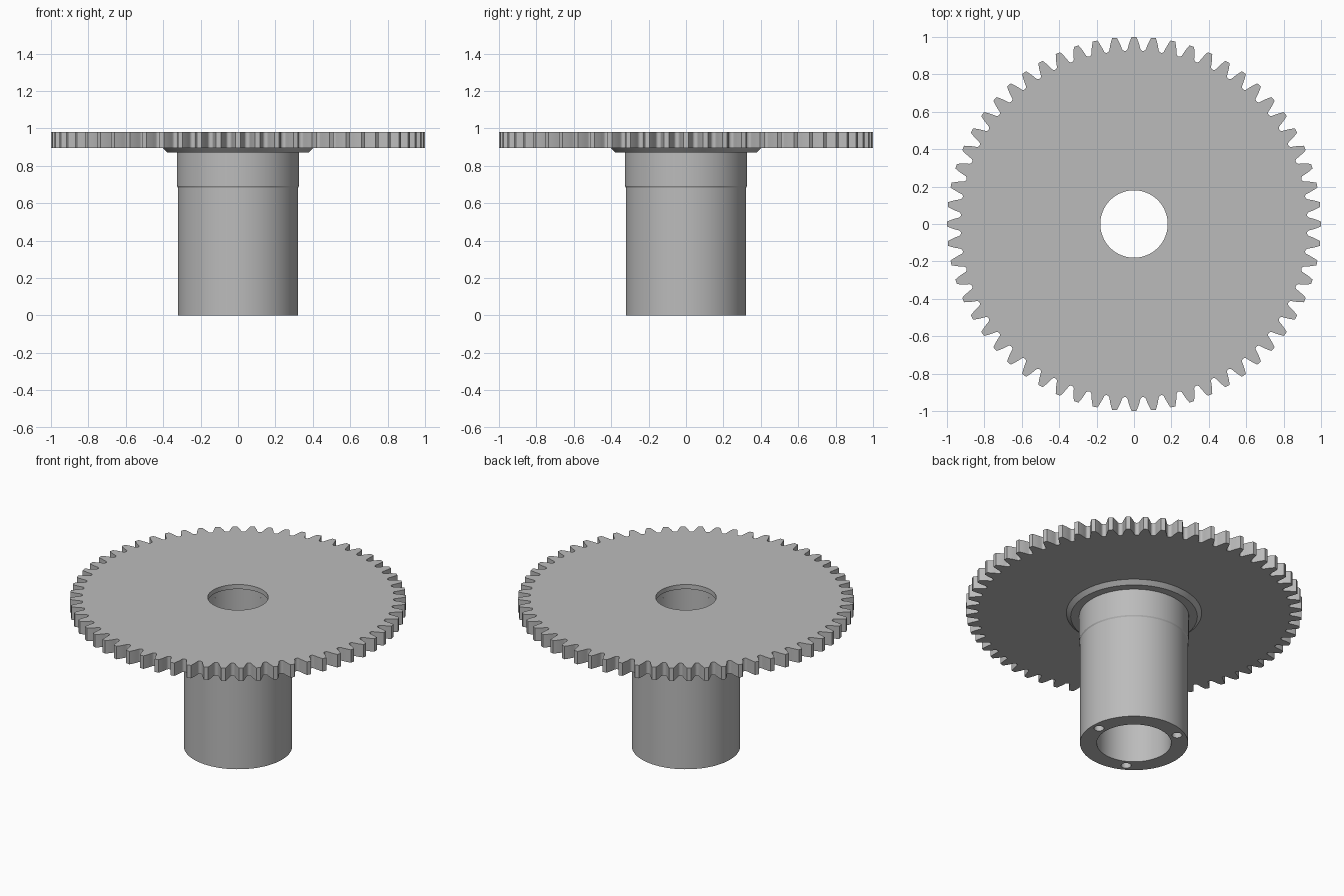
import bpy
import bmesh
from math import cos, sin, tan, acos, pi, radians

if "Cube" in bpy.data.objects:
    bpy.data.objects.remove(bpy.data.objects["Cube"], do_unlink=True)

TEETH = 60
TIP_R, PITCH_R, ROOT_R = 1.0, 0.968, 0.927
BORE_R, LIP_R = 0.222, 0.18
PLATE_Z, LIP_Z, TOP_Z = 0.895, 0.95, 0.98

steel = bpy.data.materials.new("grey steel")
steel.use_nodes = True
GREY = (0.5, 0.5, 0.5, 1)
steel.diffuse_color = GREY
steel.node_tree.nodes["Principled BSDF"].inputs["Base Color"].default_value = GREY


def loft(name, rings):
    """Join equal rings of points into one closed tube-like solid."""
    bm = bmesh.new()
    loops = [[bm.verts.new(p) for p in ring] for ring in rings]
    n = len(loops[0])
    for k, a in enumerate(loops):
        b = loops[(k + 1) % len(loops)]
        for i in range(n):
            j = (i + 1) % n
            bm.faces.new((a[i], a[j], b[j], b[i]))
    bmesh.ops.recalc_face_normals(bm, faces=bm.faces)
    mesh = bpy.data.meshes.new(name)
    bm.to_mesh(mesh)
    bm.free()
    mesh.materials.append(steel)
    obj = bpy.data.objects.new(name, mesh)
    bpy.context.collection.objects.link(obj)
    return obj


def ring(angles, radii, z):
    return [(r * cos(a), r * sin(a), z) for a, r in zip(angles, radii)]


def smooth(obj):
    bpy.ops.object.select_all(action="DESELECT")
    obj.select_set(True)
    bpy.context.view_layer.objects.active = obj
    bpy.ops.object.shade_smooth_by_angle(angle=radians(30))


# Gear tooth: involute flank with a rounded root, mirrored about its centre
def involute(pressure):
    return tan(pressure) - pressure


base_r = PITCH_R * cos(radians(20))
half = [(0, TIP_R)]
for r in (TIP_R, 0.985, PITCH_R, 0.953, 0.94):
    half.append((pi / (2 * TEETH) + involute(radians(20)) - involute(acos(base_r / r)), r))
half += [(0.0385, 0.933), (0.043, 0.929), (0.0485, ROOT_R)]
tooth = [(-a, r) for a, r in reversed(half[1:])] + half
angles, radii = [], []
for t in range(TEETH):
    for a, r in tooth:
        angles.append(t * 2 * pi / TEETH + a)
        radii.append(r)


def circle(r, z):
    return ring(angles, [r] * len(angles), z)


# Toothed plate with a small lip around the bore
gear = loft("gear_plate", [
    ring(angles, radii, PLATE_Z), ring(angles, radii, TOP_Z),
    circle(LIP_R, TOP_Z), circle(LIP_R, LIP_Z),
    circle(BORE_R, LIP_Z), circle(BORE_R, PLATE_Z)])
smooth(gear)

# Hollow hub: sleeve, wider collar and chamfered flange
SIDES = 96
turns = [2 * pi * i / SIDES for i in range(SIDES)]
profile = [(BORE_R, 0), (0.322, 0), (0.322, 0.685), (0.327, 0.693),
           (0.327, 0.87), (0.377, 0.87), (0.403, PLATE_Z), (BORE_R, PLATE_Z)]
hub = loft("hub", [ring(turns, [r] * SIDES, z) for r, z in profile])

# Three blind bolt holes in the hub's lower end
for k in range(3):
    a = 2 * pi * k / 3
    bpy.ops.mesh.primitive_cylinder_add(
        vertices=24, radius=0.03, depth=0.4,
        location=(0.272 * cos(a), 0.272 * sin(a), 0))
    cutter = bpy.context.object
    cutter.name = "bolt_hole_cutter"
    cutter.data.materials.append(steel)
    cutter.hide_render = True
    cut = hub.modifiers.new("bolt_hole", "BOOLEAN")
    cut.operation = "DIFFERENCE"
    cut.solver = "EXACT"
    cut.object = cutter
    bpy.context.view_layer.objects.active = hub
    bpy.ops.object.modifier_apply(modifier=cut.name)
    bpy.data.objects.remove(cutter, do_unlink=True)
smooth(hub)
